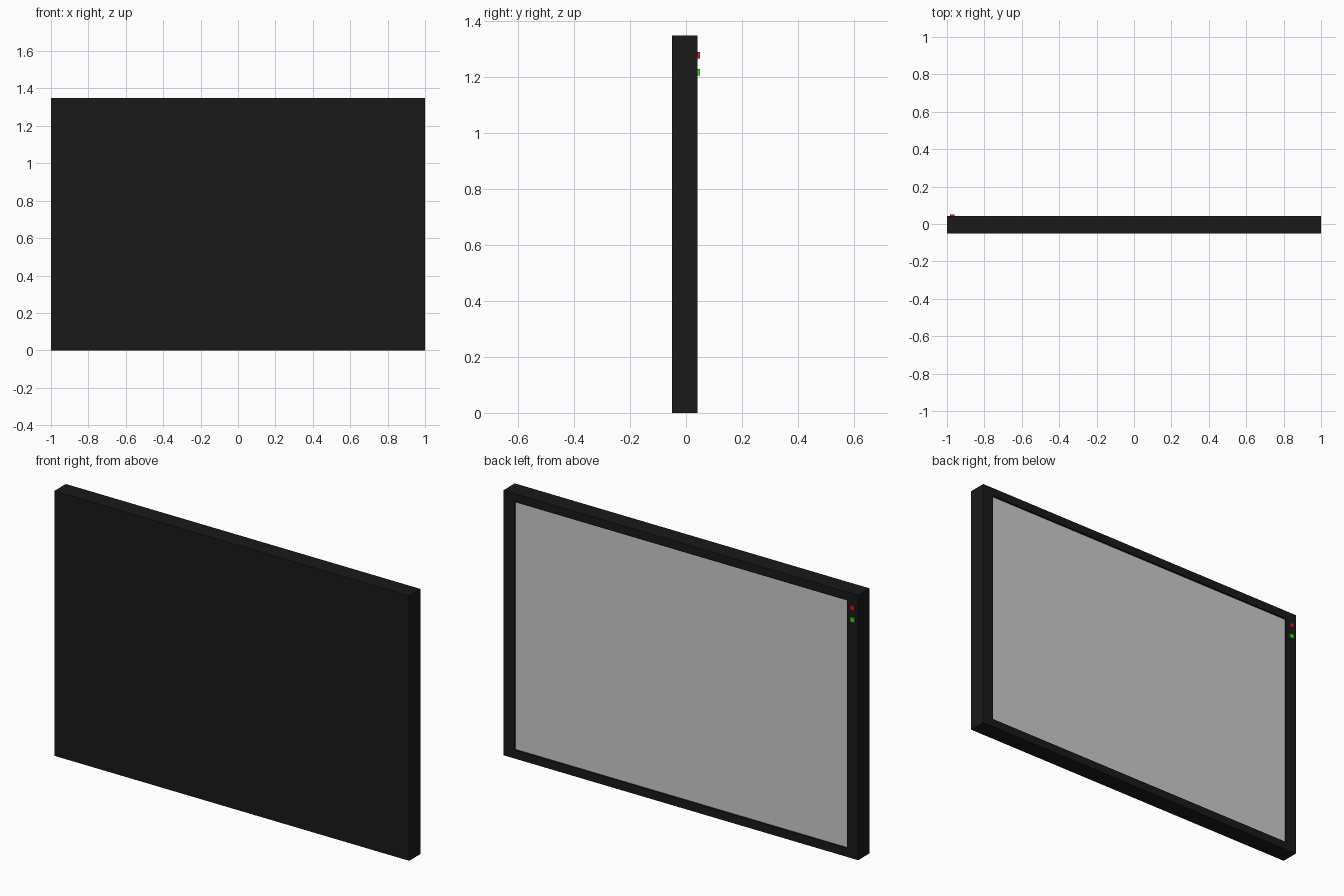
import bpy, bmesh
from mathutils import Vector

if "Cube" in bpy.data.objects:
    bpy.data.objects.remove(bpy.data.objects["Cube"])

W, H = 2.0, 1.35               # outer size
Y0, Y1 = -0.05, 0.042          # case back and bezel face
MX, MZ = 0.062, 0.043          # bezel widths
RECESS = 0.01


def material(name, rgb):
    m = bpy.data.materials.new(name)
    m.diffuse_color = (*rgb, 1)
    m.use_nodes = True
    m.node_tree.nodes["Principled BSDF"].inputs["Base Color"].default_value = m.diffuse_color
    return m


def box(name, lo, hi, mat=None, edit=None):
    lo, hi = Vector(lo), Vector(hi)
    bm = bmesh.new()
    bmesh.ops.create_cube(bm, size=1)
    for v in bm.verts:
        v.co = (lo + hi) / 2 + v.co * (hi - lo)
    if edit:
        edit(bm)
    me = bpy.data.meshes.new(name)
    bm.to_mesh(me)
    bm.free()
    ob = bpy.data.objects.new(name, me)
    bpy.context.collection.objects.link(ob)
    if mat:
        me.materials.append(mat)
    return ob


def recess_face(bm):
    # inset the display side, then sink it to leave the bezel
    bm.normal_update()
    face = max(bm.faces, key=lambda f: f.normal.y)
    mid = face.calc_center_median()
    bmesh.ops.inset_individual(bm, faces=[face], thickness=0.02)
    for v in face.verts:
        v.co.x = (W / 2 - MX) * (1 if v.co.x > mid.x else -1)
        v.co.z = H - MZ if v.co.z > mid.z else MZ
    new = bmesh.ops.extrude_discrete_faces(bm, faces=[face])["faces"][0]
    for v in new.verts:
        v.co.y -= RECESS + 0.005


black = material("black_plastic", (0.01, 0.01, 0.01))

# case with recessed bezel
box("case", (-W / 2, Y0, 0), (W / 2, Y1, H), black, recess_face)

# grey display panel
box("screen", (-W / 2 + MX, Y1 - RECESS - 0.005, MZ),
    (W / 2 - MX, Y1 - RECESS, H - MZ))

# indicator lights on the bezel
for name, z, rgb in (("red_light", 1.279, (0.8, 0.01, 0.01)),
                     ("green_light", 1.218, (0.05, 0.8, 0.01))):
    box(name, (-0.983, Y1 - 0.004, z - 0.011), (-0.959, 0.05, z + 0.011),
        material(name, rgb))
